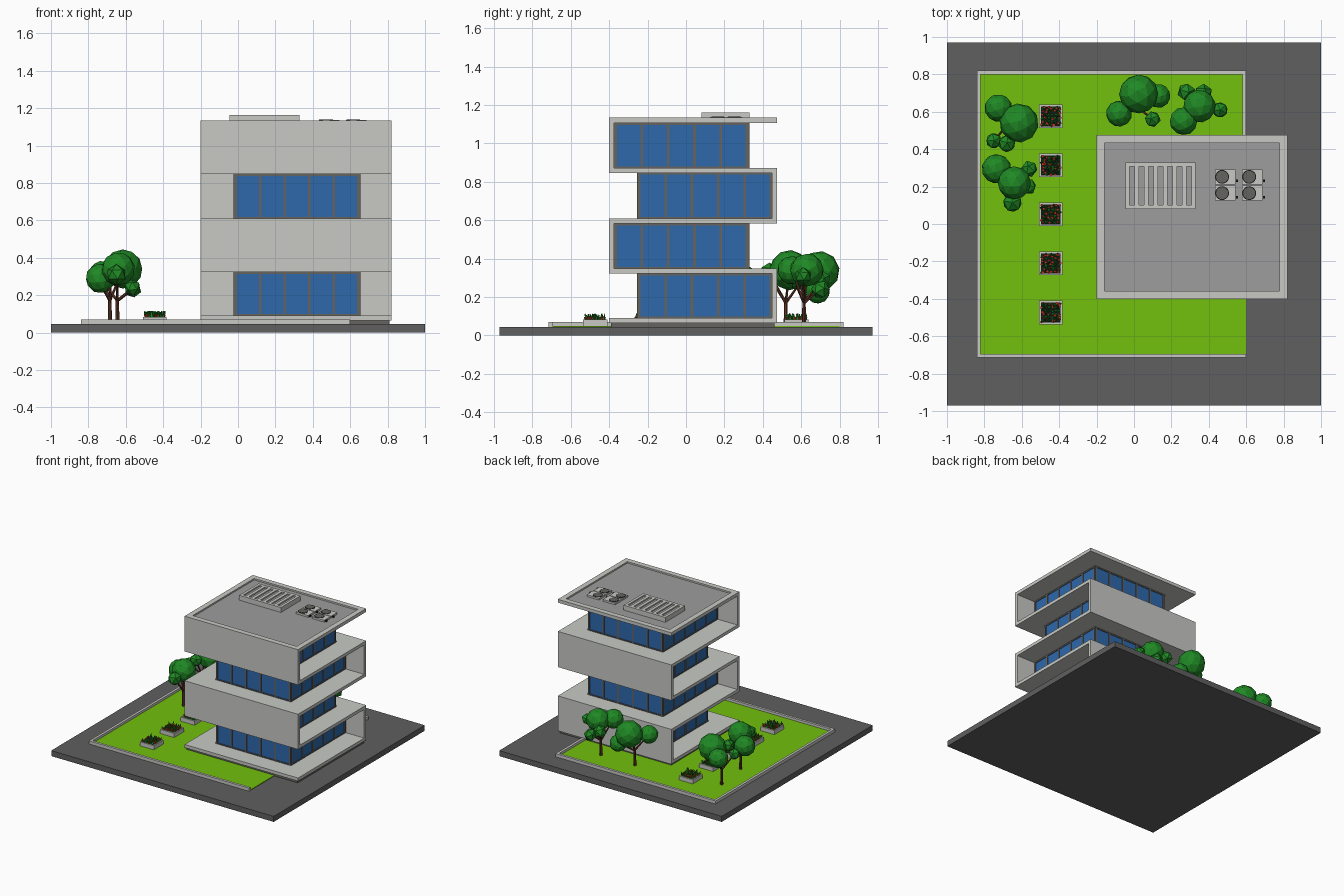
import bpy, bmesh, math, random
from mathutils import Vector, Matrix

if "Cube" in bpy.data.objects:
    bpy.data.objects.remove(bpy.data.objects["Cube"])

random.seed(4)


def mat(name, r, g, b):
    m = bpy.data.materials.new(name)
    m.diffuse_color = (r, g, b, 1)
    m.use_nodes = True
    m.node_tree.nodes["Principled BSDF"].inputs["Base Color"].default_value = m.diffuse_color
    return m


ASPHALT = mat("asphalt", 0.115, 0.115, 0.115)
LAWN = mat("lawn_green", 0.17, 0.53, 0.004)
CONCRETE = mat("concrete", 0.58, 0.59, 0.56)
ROOF = mat("roof_gray", 0.34, 0.34, 0.34)
GLASS = mat("blue_glass", 0.027, 0.14, 0.41)
FRAME = mat("frame_gray", 0.13, 0.125, 0.115)
LEAF = mat("leaf_green", 0.014, 0.25, 0.018)
BARK = mat("bark_brown", 0.12, 0.035, 0.02)
RED = mat("flower_red", 0.6, 0.03, 0.015)
BLACK = mat("soil_black", 0.012, 0.012, 0.012)


def finish(name, bm, *mats):
    bmesh.ops.recalc_face_normals(bm, faces=bm.faces[:])
    me = bpy.data.meshes.new(name)
    bm.to_mesh(me)
    bm.free()
    for m in mats:
        me.materials.append(m)
    ob = bpy.data.objects.new(name, me)
    bpy.context.collection.objects.link(ob)
    return ob


def add_box(bm, x0, x1, y0, y1, z0, z1, mi=0):
    m = Matrix.Translation(((x0 + x1) / 2, (y0 + y1) / 2, (z0 + z1) / 2)) @ \
        Matrix.Diagonal((x1 - x0, y1 - y0, z1 - z0, 1))
    vs = bmesh.ops.create_cube(bm, size=1, matrix=m)["verts"]
    for f in {f for v in vs for f in v.link_faces}:
        f.material_index = mi


def add_cone(bm, a, b, r0, r1, n, mi=0):
    a, b = Vector(a), Vector(b)
    m = Matrix.Translation((a + b) / 2) @ (b - a).to_track_quat('Z', 'Y').to_matrix().to_4x4()
    vs = bmesh.ops.create_cone(bm, cap_ends=True, segments=n, radius1=r0, radius2=r1,
                               depth=(b - a).length, matrix=m)["verts"]
    for f in {f for v in vs for f in v.link_faces}:
        f.material_index = mi


def boxes(name, material, *dims):
    bm = bmesh.new()
    for d in dims:
        add_box(bm, *d)
    return finish(name, bm, material)


def add_ring(bm, x0, x1, y0, y1, w, z0, z1, mi=0):
    """Rectangular rim with mitre-free corners."""
    add_box(bm, x0, x1, y0, y0 + w, z0, z1, mi)
    add_box(bm, x0, x1, y1 - w, y1, z0, z1, mi)
    add_box(bm, x0, x0 + w, y0 + w, y1 - w, z0, z1, mi)
    add_box(bm, x1 - w, x1, y0 + w, y1 - w, z0, z1, mi)


# Site
boxes("ground_slab", ASPHALT, (-1, 1, -0.97, 0.97, 0, 0.045))
boxes("lawn", LAWN, (-0.83, 0.60, -0.70, 0.81, 0.03, 0.05))
boxes("lawn_curb", CONCRETE,
      (-0.84, 0.60, -0.715, -0.695, 0.03, 0.07), (-0.84, 0.60, 0.80, 0.82, 0.03, 0.07),
      (-0.84, -0.82, -0.695, 0.80, 0.03, 0.07), (0.58, 0.60, 0.46, 0.80, 0.03, 0.07))
boxes("plinth", FRAME, (-0.19, 0.81, -0.39, 0.46, 0.03, 0.065))

# Folded concrete ribbon: one serpentine profile (y, z) extruded along x
X0, X1, Y0, Y1, T = -0.2, 0.82, -0.4, 0.475, 0.026
levels = [0.065, 0.323, 0.583, 0.847, 1.107]
up, down = [(Y0, levels[0])], [(Y0, levels[0] + T)]
for i in range(4):
    top = levels[i + 1]
    if i % 2 == 0:      # wall at the back
        up += [(Y1, levels[i]), (Y1, top + T)]
        down += [(Y1 - T, levels[i] + T), (Y1 - T, top)]
    else:               # wall at the front
        up += [(Y0 + T, levels[i] + T), (Y0 + T, top)]
        down += [(Y0, levels[i]), (Y0, top + T)]
up += [(Y1, levels[4]), (Y1, levels[4] + 0.012)]
down[-1] = (Y0, levels[4] + 0.012)
bm = bmesh.new()
face = bm.faces.new([bm.verts.new((X0, y, z)) for y, z in up + down[::-1]])
ext = bmesh.ops.extrude_face_region(bm, geom=[face])["geom"]
bmesh.ops.translate(bm, vec=(X1 - X0, 0, 0),
                    verts=[v for v in ext if isinstance(v, bmesh.types.BMVert)])
finish("concrete_ribbon", bm, CONCRETE)

# Roof parapet and roof deck
bm = bmesh.new()
add_ring(bm, X0, X1, Y0, Y1, 0.043, 1.119, 1.134)
finish("roof_parapet", bm, CONCRETE)
boxes("roof_deck", ROOF, (X0 + 0.043, X1 - 0.043, Y0 + 0.043, Y1 - 0.043, 1.117, 1.122))

# Glazed floors with frames, five panes on each side
GX0, GX1, P, W = -0.02, 0.65, 0.005, 0.014
for i in range(4):
    z0, z1 = levels[i] + T, levels[i + 1]
    y0, y1 = (-0.25, 0.45) if i % 2 == 0 else (-0.374, 0.325)
    boxes("glass_floor_%d" % (i + 1), GLASS, (GX0, GX1, y0, y1, z0, z1))
    bm = bmesh.new()
    for k in range(6):
        x = GX0 + (GX1 - GX0 - W) * k / 5
        y = y0 + (y1 - y0 - W) * k / 5
        for s in (y0 - P, y1 - P):
            if Y0 + T < s < Y1 - T - 0.015:
                add_box(bm, x, x + W, s, s + 2 * P, z0, z1)
        for s in (GX0 - P, GX1 - P):
            add_box(bm, s, s + 2 * P, y, y + W, z0, z1)
    for a, b in ((z0, z0 + 0.008), (z1 - 0.01, z1)):
        add_ring(bm, GX0 - P, GX1 + P, y0 - P, y1 + P, 2 * P, a, b)
    finish("window_frame_%d" % (i + 1), bm, FRAME)

# Roof vent housing with slats
bm = bmesh.new()
vx0, vx1, vy0, vy1 = -0.045, 0.33, 0.08, 0.33
add_box(bm, vx0, vx1, vy0, vy1, 1.12, 1.150)
add_ring(bm, vx0, vx1, vy0, vy1, 0.022, 1.150, 1.162)
add_box(bm, vx0 + 0.022, vx1 - 0.022, vy0 + 0.022, vy1 - 0.022, 1.149, 1.152, 1)
step = (vx1 - vx0 - 0.044 - 0.026) / 6
for k in range(6):
    x = vx0 + 0.022 + 0.026 + k * step
    add_box(bm, x, x + step - 0.026, vy0 + 0.022, vy1 - 0.022, 1.150, 1.162)
finish("roof_vent", bm, CONCRETE, ROOF)

# Cooling units with round fans
for i, x in enumerate((0.433, 0.578)):
    for j, y in enumerate((0.125, 0.212)):
        bm = bmesh.new()
        add_box(bm, x, x + 0.11, y, y + 0.08, 1.12, 1.137)
        cx, cy = x + 0.038, y + 0.04
        add_cone(bm, (cx, cy, 1.13), (cx, cy, 1.139), 0.037, 0.037, 20, 1)
        add_cone(bm, (cx, cy, 1.13), (cx, cy, 1.140), 0.032, 0.032, 20, 2)
        add_box(bm, x + 0.108, x + 0.122, y + 0.012, y + 0.026, 1.122, 1.134, 1)
        finish("cooling_unit_%d" % (2 * i + j + 1), bm, CONCRETE, BLACK, FRAME)

# Planters with spiky leaves and low red flowers
for n, cy in enumerate((0.575, 0.313, 0.051, -0.211, -0.473)):
    cx, h = -0.445, 0.063
    bm = bmesh.new()
    add_ring(bm, cx - h, cx + h, cy - h, cy + h, 0.01, 0.045, 0.083)
    add_box(bm, cx - h + 0.01, cx + h - 0.01, cy - h + 0.01, cy + h - 0.01, 0.045, 0.076, 1)
    finish("planter_%d" % (n + 1), bm, CONCRETE, BLACK)
    bm = bmesh.new()
    for i in range(6):
        for j in range(6):
            x, y = cx - 0.043 + i * 0.0172, cy - 0.043 + j * 0.0172
            dx, dy = random.uniform(-0.014, 0.014), random.uniform(-0.014, 0.014)
            add_cone(bm, (x, y, 0.075), (x + dx, y + dy, random.uniform(0.1, 0.116)), 0.008, 0.002, 4)
            if random.random() < (0.75 if i in (0, 5) or j in (0, 5) else 0.3):
                fx, fy = x + random.uniform(-0.008, 0.008), y + random.uniform(-0.008, 0.008)
                add_cone(bm, (fx, fy, 0.08), (fx, fy, 0.096), 0.004, 0.008, 5, 1)
    finish("planter_flowers_%d" % (n + 1), bm, LEAF, RED)

# Trees: trunk position, then faceted leaf clumps (x, y, z, radius)
trees = [
    ((-0.685, 0.52), [(-0.725, 0.62, 0.31, 0.075), (-0.615, 0.54, 0.34, 0.105),
                      (-0.75, 0.445, 0.285, 0.045), (-0.68, 0.43, 0.33, 0.05)]),
    ((-0.645, 0.22), [(-0.735, 0.295, 0.29, 0.08), (-0.64, 0.22, 0.34, 0.09),
                      (-0.56, 0.295, 0.23, 0.045), (-0.565, 0.2, 0.24, 0.045),
                      (-0.65, 0.115, 0.31, 0.055)]),
    ((0.03, 0.615), [(0.025, 0.695, 0.335, 0.105), (-0.08, 0.59, 0.32, 0.07),
                     (0.13, 0.685, 0.23, 0.065), (0.10, 0.56, 0.29, 0.045)]),
    ((0.335, 0.615), [(0.28, 0.705, 0.29, 0.05), (0.35, 0.63, 0.34, 0.088),
                      (0.46, 0.61, 0.31, 0.045), (0.265, 0.55, 0.34, 0.075),
                      (0.37, 0.70, 0.24, 0.05)]),
]
for n, ((tx, ty), clumps) in enumerate(trees):
    fork = Vector((tx, ty, 0.17))
    bm = bmesh.new()
    add_cone(bm, (tx, ty, 0.045), fork, 0.012, 0.009, 7)
    for x, y, z, r in clumps:
        add_cone(bm, fork, (x, y, z), 0.008, 0.004, 5)
    finish("tree_trunk_%d" % (n + 1), bm, BARK)
    bm = bmesh.new()
    for x, y, z, r in clumps:
        m = Matrix.Translation((x, y, z)) @ Matrix.Rotation(random.uniform(0, 6), 4, 'Z') \
            @ Matrix.Rotation(random.uniform(0, 1), 4, 'X')
        bmesh.ops.create_icosphere(bm, subdivisions=2 if r > 0.06 else 1, radius=r, matrix=m)
    finish("tree_leaves_%d" % (n + 1), bm, LEAF)
